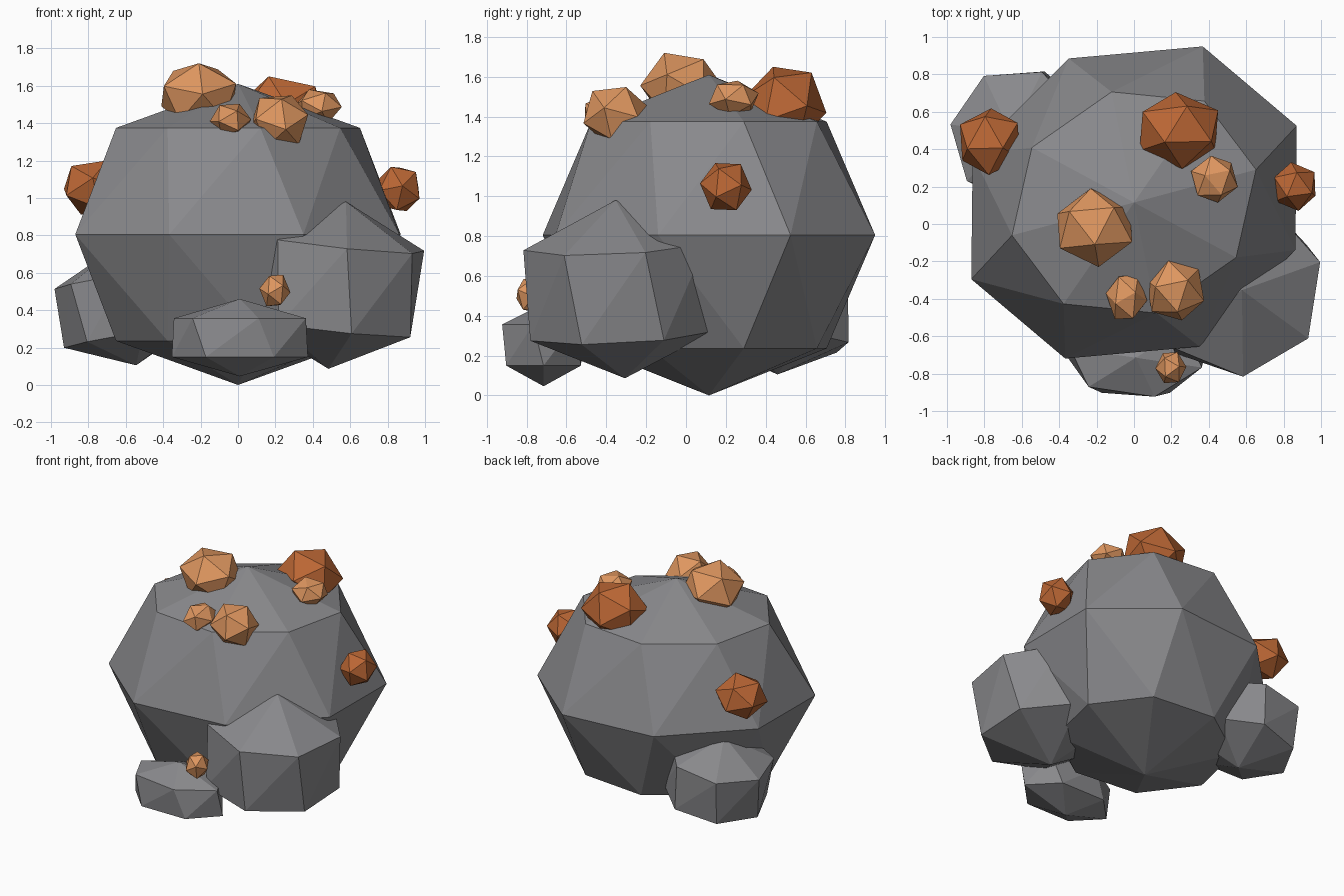
import bpy, bmesh, math, random
from mathutils import Euler, Vector

old = bpy.data.objects.get("Cube")
if old:
    bpy.data.objects.remove(old, do_unlink=True)


def material(name, rgb):
    mat = bpy.data.materials.new(name)
    mat.use_nodes = True
    mat.diffuse_color = (*rgb, 1)
    mat.node_tree.nodes["Principled BSDF"].inputs["Base Color"].default_value = (*rgb, 1)
    return mat


stone = material("grey stone", (0.25, 0.25, 0.262))
copper = material("light copper", (0.73, 0.305, 0.115))
rust = material("dark copper", (0.50, 0.135, 0.035))


def finish(bm, name, mat, center):
    bmesh.ops.recalc_face_normals(bm, faces=bm.faces)
    mesh = bpy.data.meshes.new(name)
    bm.to_mesh(mesh)
    bm.free()
    mesh.materials.append(mat)
    obj = bpy.data.objects.new(name, mesh)
    obj.location = center
    bpy.context.collection.objects.link(obj)
    return obj


def boulder(name, center, axis_x, axis_y, height, segments, rings, tilt=(0, 0)):
    """Faceted stone: two poles and rings given as (latitude, phase) in degrees."""
    ax, ay = Vector((*axis_x, 0)), Vector((*axis_y, 0))
    up = Vector((0, 0, height))
    points = [up, -up]
    for latitude, phase in rings:
        lat = math.radians(latitude)
        for i in range(segments):
            a = math.radians(phase) + math.tau * i / segments
            points.append((ax * math.cos(a) + ay * math.sin(a)) * math.cos(lat) + up * math.sin(lat))
    turn = Euler((math.radians(tilt[0]), math.radians(tilt[1]), 0)).to_matrix()
    bm = bmesh.new()
    for p in points:
        bm.verts.new(turn @ p)
    bmesh.ops.convex_hull(bm, input=bm.verts)
    return finish(bm, name, stone, center)


# Stones
boulder("main_boulder", (0, 0.115, 0.805), (0.87, 0.41), (-0.35, 0.77), 0.805, 8,
        [(45, -11.5), (0, 0), (-45, -11.5)])
boulder("left_boulder", (0.53, -0.33, 0.533), (0.535, 0), (0, 0.55), 0.45, 7,
        [(30, -86), (-30, -77)], (3, 6))
boulder("front_boulder", (0.01, -0.715, 0.253), (0.42, 0), (0, 0.25), 0.207, 6,
        [(30, -14), (-30, 0)])
boulder("rear_right_boulder", (-0.6, 0.47, 0.42), (0.42, 0), (0, 0.42), 0.32, 7,
        [(30, 171), (-30, 178)], (-2, -10))


def nugget(name, mat, center, half_size, seed):
    """Randomly turned twenty-sided lump, fitted to a half size."""
    rng = random.Random(seed)
    bm = bmesh.new()
    bmesh.ops.create_icosphere(bm, subdivisions=1, radius=1)
    turn = Euler([rng.uniform(0, math.tau) for _ in range(3)]).to_matrix()
    for v in bm.verts:
        v.co = turn @ v.co
    reach = [max(abs(v.co[k]) for v in bm.verts) for k in range(3)]
    for v in bm.verts:
        v.co = [v.co[k] * half_size[k] / reach[k] for k in range(3)]
    return finish(bm, name, mat, center)


# Ore nuggets
nuggets = [
    ("top_nugget", copper, (-0.21, -0.02, 1.55), (0.2, 0.21, 0.17)),
    ("rear_top_nugget", rust, (0.24, 0.5, 1.46), (0.21, 0.205, 0.19)),
    ("left_top_nugget", copper, (0.43, 0.24, 1.49), (0.125, 0.125, 0.09)),
    ("front_top_nugget", copper, (0.22, -0.355, 1.41), (0.155, 0.16, 0.138)),
    ("front_small_nugget", copper, (-0.04, -0.39, 1.415), (0.11, 0.118, 0.088)),
    ("right_side_nugget", rust, (-0.77, 0.44, 1.055), (0.16, 0.178, 0.145)),
    ("left_side_nugget", rust, (0.86, 0.2, 1.048), (0.11, 0.13, 0.118)),
    ("low_front_nugget", copper, (0.197, -0.768, 0.505), (0.083, 0.083, 0.084)),
]
for seed, (name, mat, center, half_size) in enumerate(nuggets):
    nugget(name, mat, center, half_size, seed)
